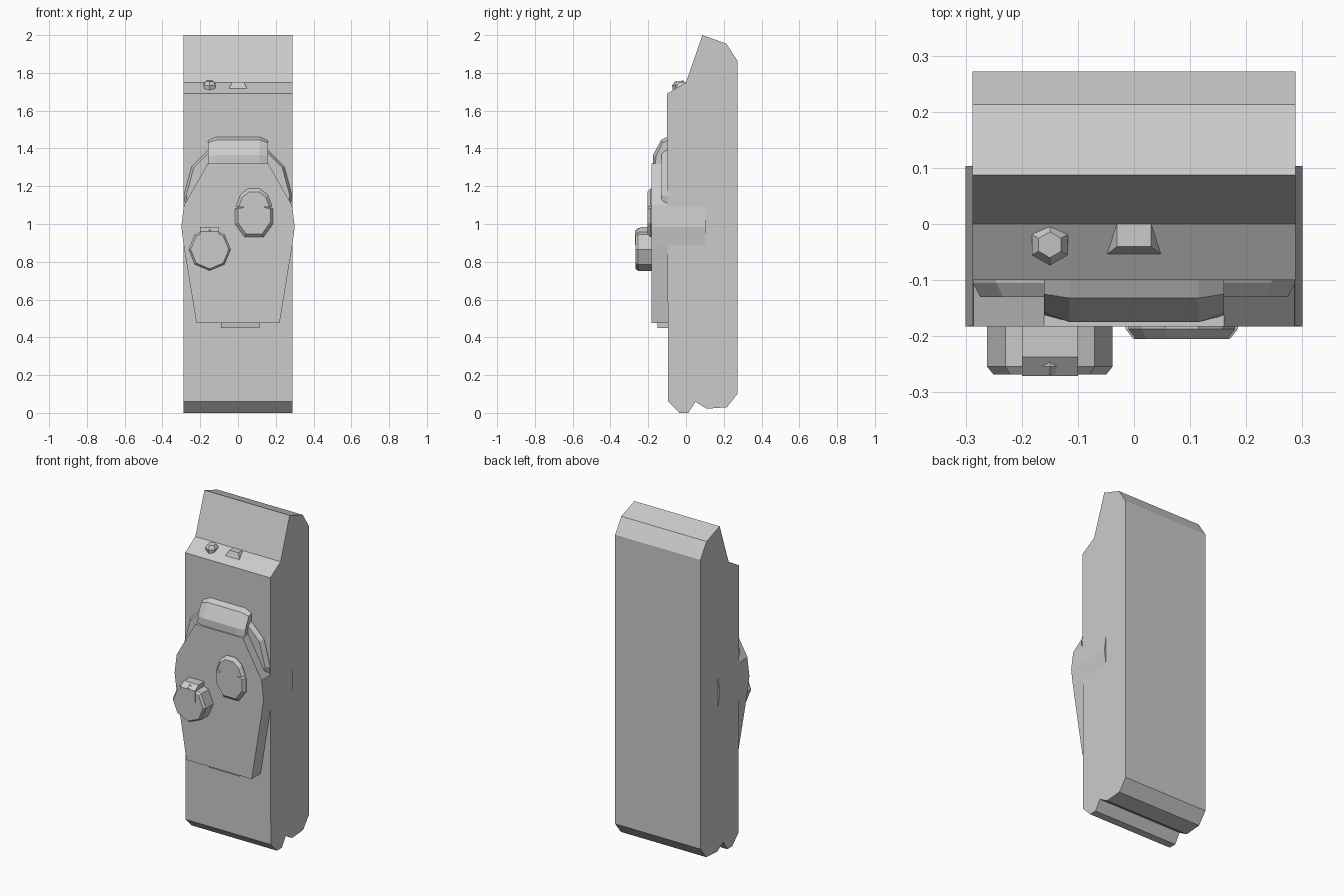
import bpy, bmesh, math

if "Cube" in bpy.data.objects:
    bpy.data.objects.remove(bpy.data.objects["Cube"])


def loft(name, rings):
    """Closed solid through rings of equal point count, capped at both ends."""
    bm = bmesh.new()
    loops = [[bm.verts.new(p) for p in r] for r in rings]
    for a, b in zip(loops, loops[1:]):
        n = len(a)
        for i in range(n):
            bm.faces.new((a[i], a[(i + 1) % n], b[(i + 1) % n], b[i]))
    bm.faces.new(loops[0])
    bm.faces.new(loops[-1])
    bmesh.ops.recalc_face_normals(bm, faces=bm.faces)
    me = bpy.data.meshes.new(name)
    bm.to_mesh(me)
    bm.free()
    ob = bpy.data.objects.new(name, me)
    bpy.context.collection.objects.link(ob)
    return ob


def side_prism(name, prof, x0, x1):
    """Extrude a (y, z) profile along x."""
    return loft(name, [[(x, y, z) for y, z in prof] for x in (x0, x1)])


def plate(name, pts, back, front, chamfer=0, scale=1.0, centre=(0, 0)):
    """Extrude an (x, z) outline towards the front, with an optional chamfered rim."""
    cx, cz = centre
    rings = [[(x, back, z) for x, z in pts]]
    if chamfer:
        rings.append([(x, front + chamfer, z) for x, z in pts])
    rings.append([(cx + (x - cx) * scale, front, cz + (z - cz) * scale) for x, z in pts])
    return loft(name, rings)


def mirrored(half, cx=0):
    """Right half of an outline, listed top to bottom, closed by its mirror image."""
    right = [(cx + x, z) for x, z in half]
    left = [(cx - x, z) for x, z in reversed(half) if x > 1e-6]
    return right + left


# Main slab with stepped top and grooved base
side_prism("body", [(-0.10, 1.69), (0.0, 1.75), (0.087, 2.0), (0.213, 1.955),
                    (0.272, 1.865), (0.272, 0.10), (0.217, 0.03), (0.11, 0.022),
                    (0.05, 0.058), (0.012, 0.0), (-0.035, 0.0), (-0.095, 0.06)],
           -0.288, 0.288)

# Front cover, and the strap that wraps round the sides of the slab
plate("front_cover", mirrored([(0.16, 1.32), (0.286, 1.10), (0.30, 0.985),
                               (0.288, 0.89), (0.22, 0.475)]), -0.09, -0.183)
plate("side_strap", mirrored([(0.288, 1.09), (0.30, 0.985), (0.288, 0.89)]), 0.103, -0.182)

# Rounded shoulder plate behind the cover
plate("shoulder_plate", mirrored([(0.15, 1.40), (0.245, 1.305), (0.287, 1.15),
                                  (0.28, 1.11)]), -0.09, -0.13, 0.025, 0.955, (0, 1.18))

# Chamfered latch over the top of the cover
loft("top_latch", [[(s * w, y, z) for y, z in p] for s, w, p in [
    (-1, 0.16, [(-0.09, 1.445), (-0.125, 1.43), (-0.158, 1.36), (-0.163, 1.31), (-0.09, 1.31)]),
    (-1, 0.115, [(-0.09, 1.465), (-0.132, 1.445), (-0.175, 1.365), (-0.175, 1.31), (-0.09, 1.31)]),
    (1, 0.115, [(-0.09, 1.465), (-0.132, 1.445), (-0.175, 1.365), (-0.175, 1.31), (-0.09, 1.31)]),
    (1, 0.16, [(-0.09, 1.445), (-0.125, 1.43), (-0.158, 1.36), (-0.163, 1.31), (-0.09, 1.31)])]])

# Small tab under the cover
side_prism("bottom_tab", [(-0.09, 0.45), (-0.15, 0.45), (-0.155, 0.49), (-0.09, 0.49)],
           -0.09, 0.115)

# Octagonal dial with a raised pointer block
dial = [(-0.15 + 0.112 * math.cos(k * math.pi / 4), 0.865 + 0.113 * math.sin(k * math.pi / 4))
        for k in range(8)]
plate("dial", dial, -0.17, -0.268, 0.014, 0.9, (-0.15, 0.865))
side_prism("dial_pointer", [(-0.17, 0.985), (-0.237, 0.985), (-0.271, 0.96),
                            (-0.271, 0.89), (-0.17, 0.89)], -0.20, -0.10)

# Oval button notched on both sides
plate("oval_button", mirrored([(0.03, 1.188), (0.072, 1.155), (0.095, 1.095), (0.055, 1.095),
                               (0.10, 1.082), (0.10, 1.0), (0.05, 0.93)], 0.085),
      -0.17, -0.205, 0.018, 0.86, (0.085, 1.06))

# Hexagonal knob on the sloping ledge
loft("ledge_knob", [[(-0.15 + r * math.sin(k * math.pi / 3),
                      -0.037 + r * math.cos(k * math.pi / 3), z + 0.1 * r * math.cos(k * math.pi / 3))
                     for k in range(6)] for r, z in [(0.03, 1.70), (0.037, 1.737), (0.023, 1.757)]])

# Tapered switch on the sloping ledge
loft("ledge_switch", [[(-w, 0.0, z), (w, 0.0, z), (w, f, z), (-w, f, z)]
                      for w, f, z in [(0.051, -0.056, 1.712), (0.03, -0.04, 1.751)]])
